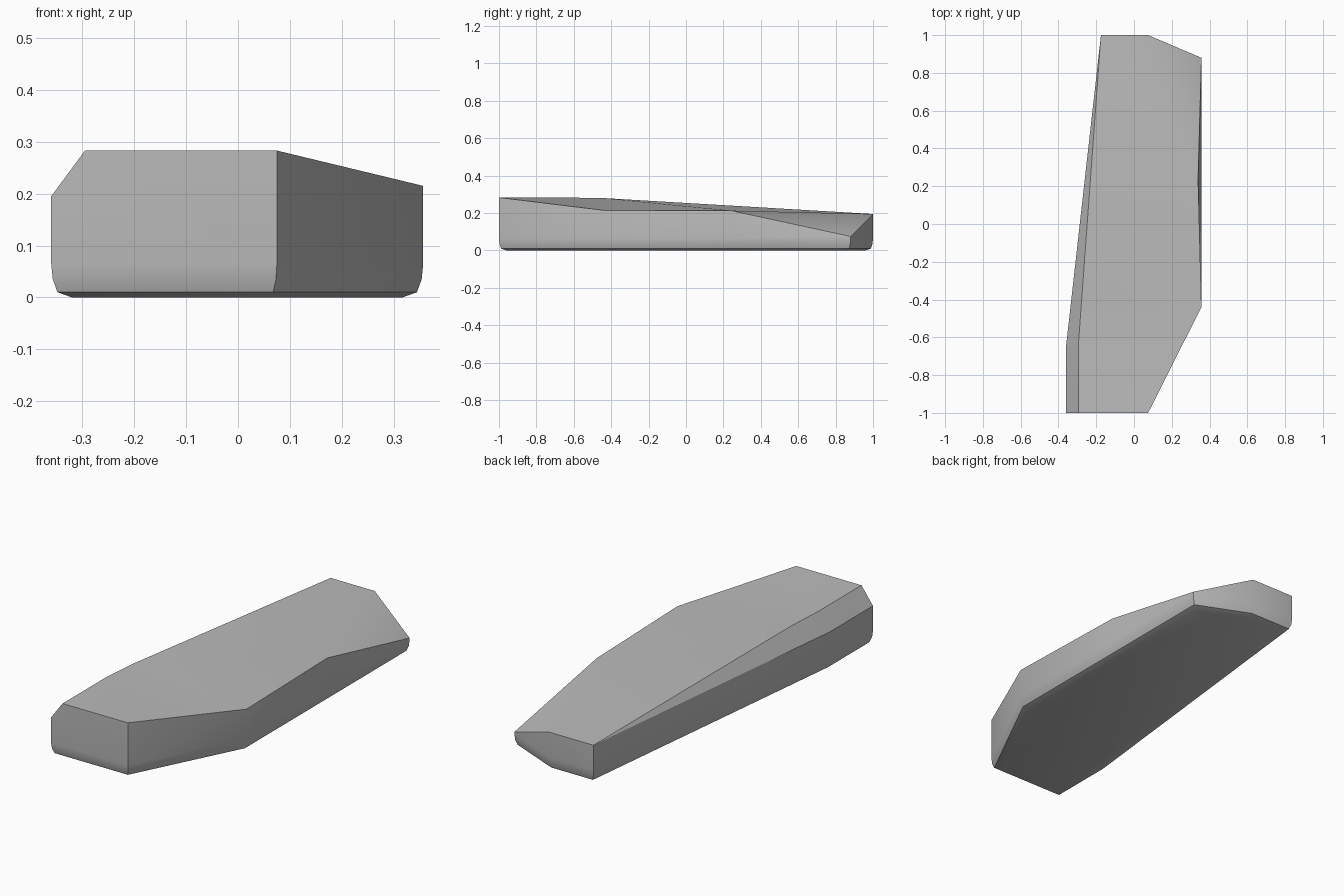
import bpy, bmesh
from math import radians
from mathutils import Vector

cube = bpy.data.objects.get("Cube")
if cube:
    bpy.data.objects.remove(cube)

# One flat grey for the whole block
grey = bpy.data.materials.new("plain grey")
grey.use_nodes = True
colour = (0.5, 0.5, 0.5, 1)
grey.diffuse_color = colour
grey.node_tree.nodes["Principled BSDF"].inputs["Base Color"].default_value = colour

# Plan outline, counter-clockwise, with the height of each wall's top edge
rim = [Vector(p) for p in (
    (-0.36, -1, 0.195), (0.075, -1, 0.283), (0.357, -0.44, 0.215), (0.357, 0.24, 0.213),
    (0.357, 0.88, 0.075), (0.075, 1, 0.195), (-0.175, 1, 0.195), (-0.36, -0.65, 0.195))]


def inset(points, distance, z):
    """Plan outline moved inwards by a distance, at height z."""
    ring = []
    for i, p in enumerate(points):
        a = (p - points[i - 1]).to_2d().normalized()
        b = (points[(i + 1) % len(points)] - p).to_2d().normalized()
        na, nb = Vector((-a.y, a.x)), Vector((-b.y, b.x))
        q = p.to_2d() + (na + nb) * distance / (1 + na.dot(nb))
        ring.append(Vector((q.x, q.y, z)))
    return ring


bm = bmesh.new()
levels = [inset(rim, d, z) for d, z in ((0.04, 0), (0.012, 0.01), (0.003, 0.035), (0, 0.065))]
top = [p.copy() for p in rim]
top[3].x -= 0.018
rings = [[bm.verts.new(p) for p in ring] for ring in levels + [top]]

# Walls and rounded lower edge
for low, high in zip(rings, rings[1:]):
    for i in range(len(low)):
        j = (i + 1) % len(low)
        bm.faces.new((low[i], low[j], high[j], high[i]))
bm.faces.new(reversed(rings[0]))

# Sloping top and the long tapering bevel
a, b, c, d, e, f, g, h = rings[-1]
front_ridge, mid_ridge, back_ridge = [bm.verts.new(p) for p in (
    (-0.295, -1, 0.283), (-0.295, -0.65, 0.283), (-0.28, -0.44, 0.28))]
# Open the front wall so that its upper corner follows the bevel
low_a, low_b = rings[-2][0], rings[-2][1]
bm.faces.remove(next(x for x in a.link_faces if b in x.verts))
bm.faces.new((low_a, low_b, b, front_ridge, a))
for face in ((a, front_ridge, mid_ridge, h), (h, mid_ridge, back_ridge, g),
             (front_ridge, b, mid_ridge), (mid_ridge, b, c), (mid_ridge, c, back_ridge),
             (back_ridge, c, d), (back_ridge, d, g), (g, d, f), (f, d, e)):
    bm.faces.new(face)

bmesh.ops.recalc_face_normals(bm, faces=bm.faces)
mesh = bpy.data.meshes.new("tapered_block")
bm.to_mesh(mesh)
bm.free()
block = bpy.data.objects.new("tapered_block", mesh)
bpy.context.collection.objects.link(block)
mesh.materials.append(grey)
bpy.context.view_layer.objects.active = block
block.select_set(True)
bpy.ops.object.shade_smooth_by_angle(angle=radians(30))
